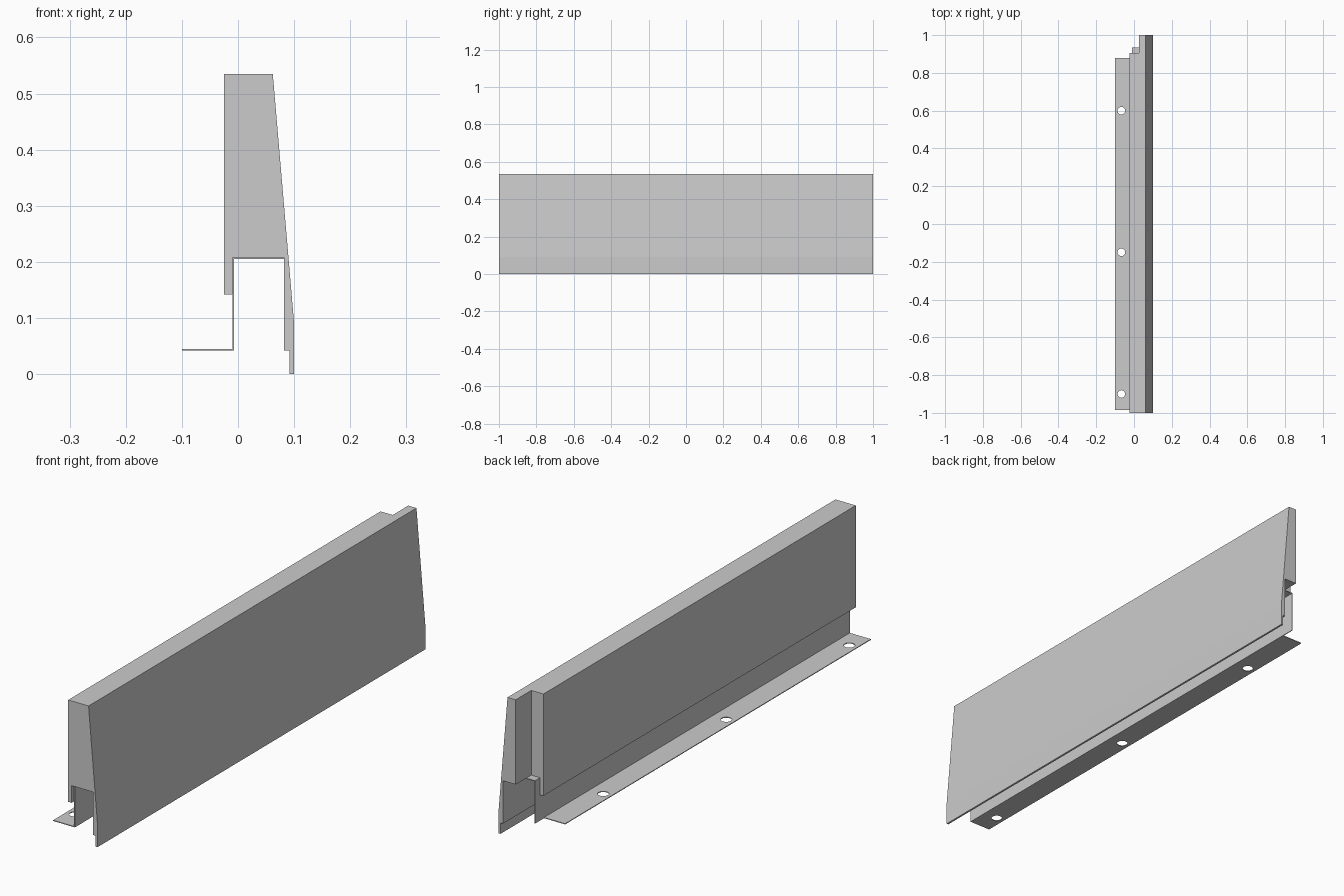
import bpy, bmesh

if "Cube" in bpy.data.objects:
    bpy.data.objects.remove(bpy.data.objects["Cube"])


def extrude_profile(name, pts, y0, y1):
    """Closed x-z profile extruded along y."""
    bm = bmesh.new()
    face = bm.faces.new([bm.verts.new((x, y0, z)) for x, z in pts])
    res = bmesh.ops.extrude_face_region(bm, geom=[face])
    verts = [v for v in res["geom"] if isinstance(v, bmesh.types.BMVert)]
    bmesh.ops.translate(bm, verts=verts, vec=(0, y1 - y0, 0))
    bmesh.ops.recalc_face_normals(bm, faces=bm.faces)
    mesh = bpy.data.meshes.new(name)
    bm.to_mesh(mesh)
    bm.free()
    obj = bpy.data.objects.new(name, mesh)
    bpy.context.collection.objects.link(obj)
    return obj


def box(name, x0, x1, y0, y1, z0, z1):
    return extrude_profile(name, [(x0, z0), (x1, z0), (x1, z1), (x0, z1)], y0, y1)


def cut(obj, cutter):
    """Subtract the cutter, apply, then discard it."""
    cutter.hide_render = True
    mod = obj.modifiers.new("cut", "BOOLEAN")
    mod.operation = "DIFFERENCE"
    mod.solver = "EXACT"
    mod.object = cutter
    bpy.context.view_layer.objects.active = obj
    bpy.ops.object.modifier_apply(modifier=mod.name)
    bpy.data.objects.remove(cutter, do_unlink=True)


# Main panel: tapered front, rear lip and thin front skirt
panel = extrude_profile("panel_body", [
    (-0.025, 0.142), (-0.025, 0.535), (0.062, 0.535), (0.1, 0.09), (0.1, 0.0),
    (0.092, 0.0), (0.092, 0.042), (0.082, 0.042), (0.082, 0.208),
    (-0.01, 0.208), (-0.01, 0.142)], -1, 1)

# Rebate at the back end
cut(panel, box("rebate_cutter", -0.2, 0.027, 0.905, 1.1, 0.1, 0.6))

# Folded mounting bracket: flange, web and top sheet
bracket = extrude_profile("mounting_bracket", [
    (-0.1, 0.042), (-0.007, 0.042), (-0.007, 0.205), (0.082, 0.205),
    (0.082, 0.208), (-0.01, 0.208), (-0.01, 0.045), (-0.1, 0.045)], -0.985, 0.935)

# Flange stops short of the web
cut(bracket, box("flange_cutter", -0.2, -0.01, 0.88, 1.1, 0.0, 0.1))

# Screw holes in the flange
for y in (-0.9, -0.15, 0.6):
    bpy.ops.mesh.primitive_cylinder_add(vertices=32, radius=0.02, depth=0.1,
                                        location=(-0.067, y, 0.043))
    cut(bracket, bpy.context.object)
